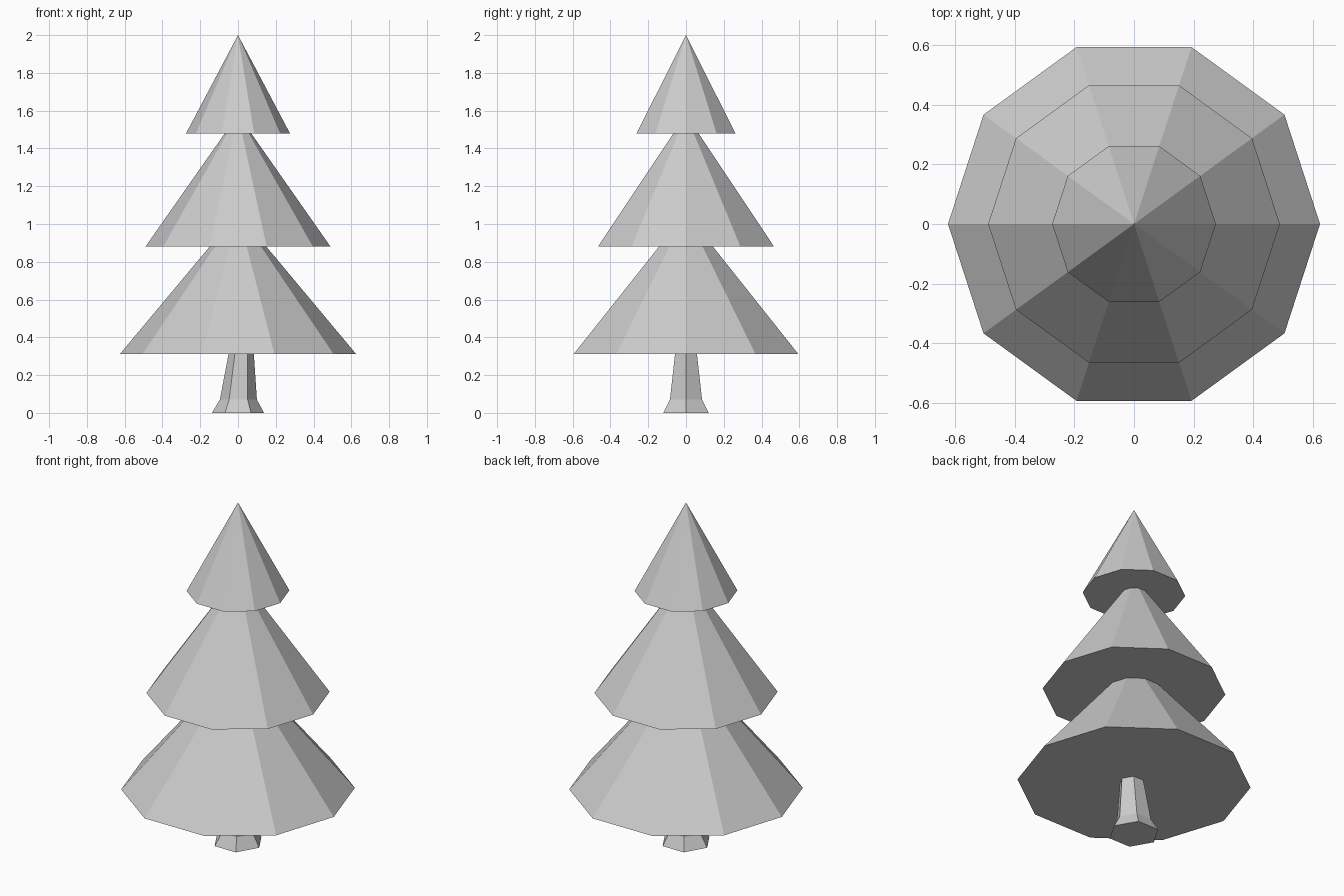
import bpy, bmesh
from math import cos, sin, tau

if "Cube" in bpy.data.objects:
    bpy.data.objects.remove(bpy.data.objects["Cube"])


def make_object(name, bm):
    bmesh.ops.recalc_face_normals(bm, faces=bm.faces)
    mesh = bpy.data.meshes.new(name)
    bm.to_mesh(mesh)
    bm.free()
    obj = bpy.data.objects.new(name, mesh)
    bpy.context.collection.objects.link(obj)
    return obj


def cone(name, radius, z_base, z_tip, sides=10):
    bm = bmesh.new()
    ring = [bm.verts.new((radius * cos(tau * i / sides), radius * sin(tau * i / sides), z_base))
            for i in range(sides)]
    tip = bm.verts.new((0, 0, z_tip))
    bm.faces.new(ring)
    for i in range(sides):
        bm.faces.new((ring[i], ring[(i + 1) % sides], tip))
    return make_object(name, bm)


def loft(name, sections, sides=6):
    # sections: (centre x, radius, z), capped at both ends
    bm = bmesh.new()
    rings = [[bm.verts.new((cx + r * cos(tau * i / sides), r * sin(tau * i / sides), z))
              for i in range(sides)] for cx, r, z in sections]
    for low, high in zip(rings, rings[1:]):
        for i in range(sides):
            j = (i + 1) % sides
            bm.faces.new((low[i], low[j], high[j], high[i]))
    bm.faces.new(rings[0])
    bm.faces.new(rings[-1])
    return make_object(name, bm)


# Foliage tiers, each tip buried in the tier above
cone("foliage_bottom", 0.625, 0.312, 1.06)
cone("foliage_middle", 0.49, 0.88, 1.58)
cone("foliage_top", 0.275, 1.48, 2.0)

# Hexagonal trunk, flared at the foot and leaning slightly
loft("trunk", [(0.0, 0.138, 0.0), (0.002, 0.098, 0.07), (0.017, 0.067, 0.312), (0.02, 0.062, 0.36)])
